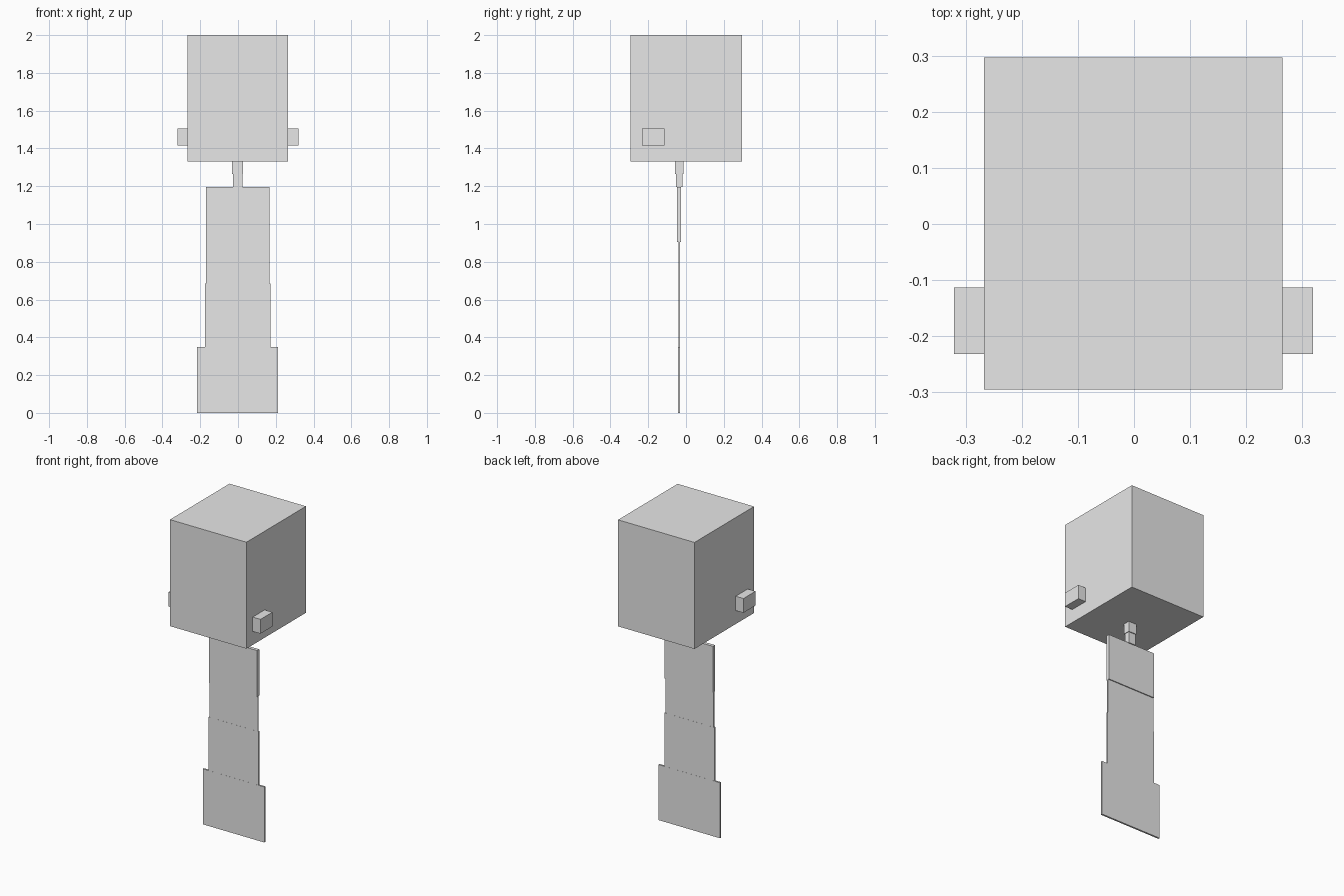
import bpy

old = bpy.data.objects.get("Cube")
if old:
    bpy.data.objects.remove(old, do_unlink=True)

# One plain grey for everything
grey = bpy.data.materials.new("light grey")
grey.use_nodes = True
colour = (0.8, 0.8, 0.8, 1)
grey.diffuse_color = colour
grey.node_tree.nodes["Principled BSDF"].inputs["Base Color"].default_value = colour


def box(name, x, y, z):
    """Box between the given (low, high) limits on each axis."""
    limits = (x, y, z)
    bpy.ops.mesh.primitive_cube_add(size=1, location=[(a + b) / 2 for a, b in limits])
    obj = bpy.context.object
    obj.name = name
    obj.scale = [b - a for a, b in limits]
    bpy.ops.object.transform_apply(location=False, rotation=False, scale=True)
    obj.data.materials.append(grey)
    return obj


def body_box(name, width, depth, z):
    """Box on the body's own centre line."""
    cx, cy = -0.002, -0.036
    return box(name, (cx - width / 2, cx + width / 2),
               (cy - depth / 2, cy + depth / 2), z)


# Head with a small ear block on each side
box("head", (-0.267, 0.265), (-0.295, 0.297), (1.33, 2.0))
for name, x in (("right_ear", (-0.321, -0.266)), ("left_ear", (0.264, 0.319))):
    box(name, x, (-0.232, -0.113), (1.415, 1.505))

# Neck in two steps
body_box("upper_neck", 0.058, 0.044, (1.265, 1.331))
body_box("lower_neck", 0.05, 0.034, (1.195, 1.265))

# Flat body panels, wider toward the ground
body_box("chest", 0.336, 0.021, (0.905, 1.197))
body_box("waist", 0.336, 0.009, (0.685, 0.906))
body_box("skirt", 0.346, 0.010, (0.348, 0.686))
body_box("hem", 0.428, 0.011, (0.0, 0.349))
